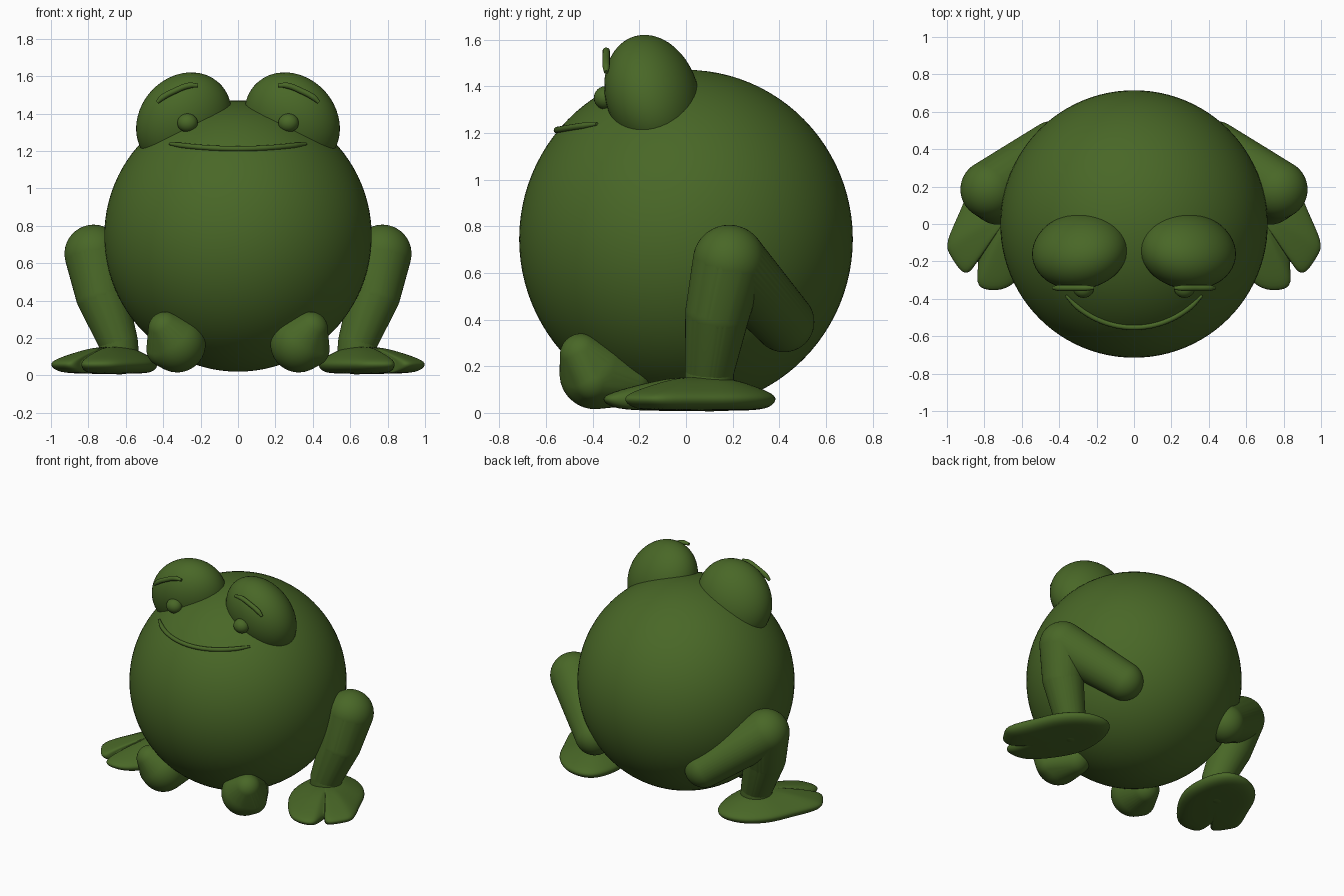
import bpy, bmesh, math
from mathutils import Matrix, Vector

if "Cube" in bpy.data.objects:
    bpy.data.objects.remove(bpy.data.objects["Cube"])

green = bpy.data.materials.new("frog green")
green.diffuse_color = (0.066, 0.136, 0.02, 1)
green.use_nodes = True
green.node_tree.nodes["Principled BSDF"].inputs["Base Color"].default_value = green.diffuse_color


def finish(name, bm, mirror=False, subsurf=0):
    bmesh.ops.recalc_face_normals(bm, faces=bm.faces)
    for f in bm.faces:
        f.smooth = True
    me = bpy.data.meshes.new(name)
    bm.to_mesh(me)
    bm.free()
    me.materials.append(green)
    ob = bpy.data.objects.new(name, me)
    bpy.context.collection.objects.link(ob)
    if subsurf:
        m = ob.modifiers.new("smooth", 'SUBSURF')
        m.levels = m.render_levels = subsurf
    if mirror:
        ob.modifiers.new("mirror", 'MIRROR').use_clip = False
    return ob


def ball(name, matrix, mirror=False, seg=48):
    bm = bmesh.new()
    bmesh.ops.create_uvsphere(bm, u_segments=seg, v_segments=seg // 2, radius=1, matrix=matrix)
    return finish(name, bm, mirror)


def hull(bm, balls):
    """Convex hull around balls given as (x, y, z, r)."""
    verts = []
    for x, y, z, r in balls:
        tmp = bmesh.new()
        bmesh.ops.create_icosphere(tmp, subdivisions=4, radius=r)
        verts += [bm.verts.new(v.co + Vector((x, y, z))) for v in tmp.verts]
        tmp.free()
    res = bmesh.ops.convex_hull(bm, input=verts)
    inner = [v for v in verts if v.is_valid and not v.link_faces]
    bmesh.ops.delete(bm, geom=inner, context='VERTS')


def tube(name, pts, radius, taper):
    cu = bpy.data.curves.new(name, 'CURVE')
    cu.dimensions = '3D'
    cu.bevel_depth = radius
    cu.bevel_resolution = 4
    cu.use_fill_caps = True
    sp = cu.splines.new('BEZIER')
    sp.bezier_points.add(len(pts) - 1)
    for i, (bp, p) in enumerate(zip(sp.bezier_points, pts)):
        bp.co = p
        bp.handle_left_type = bp.handle_right_type = 'AUTO'
        bp.radius = taper if i in (0, len(pts) - 1) else 1
    cu.materials.append(green)
    ob = bpy.data.objects.new(name, cu)
    bpy.context.collection.objects.link(ob)


# Round body
ball("body", Matrix.Translation((0, 0, 0.745)) @ Matrix.Diagonal((0.715, 0.715, 0.725, 1)), seg=96)

# Bulging eyes: slightly sheared ellipsoids leaning inward and forward
eye = Matrix(((0.256, 0, 0, 0.289),
              (-0.015, 0.205, 0, -0.145),
              (-0.04, -0.045, 0.253, 1.36),
              (0, 0, 0, 1)))
ball("eye_bulge", eye, True)
ball("pupil", Matrix.Translation((0.27, -0.345, 1.35)) @ Matrix.Diagonal((0.055, 0.05, 0.05, 1)), True, 24)

# Brows
for s, side in ((1, "right"), (-1, "left")):
    tube("brow_" + side, [(s * 0.215, -0.342, 1.55), (s * 0.26, -0.342, 1.55),
                          (s * 0.34, -0.342, 1.52), (s * 0.405, -0.342, 1.485),
                          (s * 0.432, -0.342, 1.46)], 0.016, 0.6)

# Smile wrapped on the body
smile = []
for i in range(-6, 7):
    x = 0.365 * i / 6
    z = 1.212 + 0.026 * (i / 6) ** 2
    ring = 0.715 * math.sqrt(1 - ((z - 0.745) / 0.725) ** 2)
    smile.append((x, -math.sqrt(ring ** 2 - x ** 2) - 0.006, z))
tube("mouth", smile, 0.014, 0.5)

# Folded side legs: hip, knee, shin, ankle
bm = bmesh.new()
hip, knee = (0.44, 0.42, 0.39, 0.13), (0.772, 0.185, 0.65, 0.156)
shin, ankle = (0.73, 0.135, 0.43, 0.138), (0.64, 0.10, 0.18, 0.105)
for pair in ((hip, knee), (knee, shin), (shin, ankle), (ankle, (0.635, 0.10, 0.11, 0.105))):
    hull(bm, pair)
finish("leg", bm, True)

# Flat webbed feet lofted from one outline
outline = [(0.57, 0.40), (0.73, 0.375), (0.87, 0.24), (0.925, 0.08), (1.02, -0.11),
           (0.99, -0.17), (0.92, -0.28), (0.87, -0.26), (0.825, -0.17), (0.85, -0.31),
           (0.82, -0.36), (0.70, -0.365), (0.62, -0.31), (0.51, -0.17), (0.42, 0.0),
           (0.43, 0.22), (0.48, 0.35)]
centre = Vector((0.65, 0.08))
bm = bmesh.new()
rings = []
for scale, z in ((0.5, 0.008), (0.88, 0.015), (1, 0.05), (0.98, 0.08), (0.65, 0.12), (0.3, 0.155)):
    rings.append([bm.verts.new((*(centre + (Vector(p) - centre) * scale), z)) for p in outline])
n = len(outline)
for a, b in zip(rings, rings[1:]):
    for i in range(n):
        bm.faces.new((a[i], a[(i + 1) % n], b[(i + 1) % n], b[i]))
bm.faces.new(rings[0][::-1])
bm.faces.new(rings[-1])
finish("foot", bm, True, 2)

# Stubby front paws
bm = bmesh.new()
hull(bm, [(0.39, -0.45, 0.25, 0.09), (0.325, -0.39, 0.168, 0.152),
          (0.395, -0.40, 0.14, 0.095), (0.30, -0.25, 0.13, 0.10)])
finish("front_paw", bm, True)
